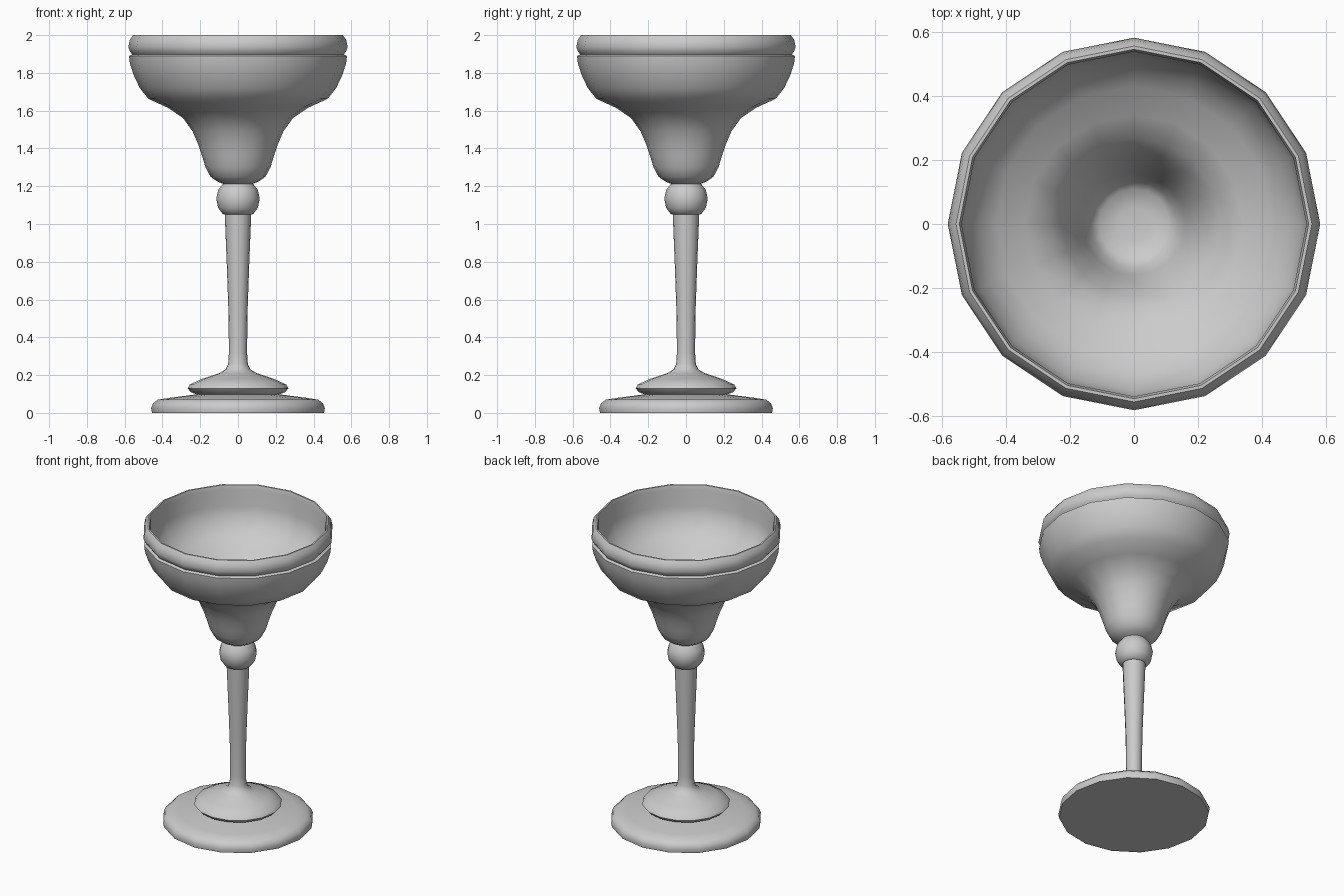
import bpy, bmesh, math

SIDES = 16

def lathe(name, profile, cap_start=False, cap_end=False, angle=40):
    """Revolve (radius, height) points around z, with optional end caps."""
    bm = bmesh.new()
    rings = []
    for r, z in profile:
        rings.append([bm.verts.new((r * math.cos(2 * math.pi * i / SIDES),
                                    r * math.sin(2 * math.pi * i / SIDES), z))
                      for i in range(SIDES)])
    for a, b in zip(rings, rings[1:]):
        for i in range(SIDES):
            j = (i + 1) % SIDES
            bm.faces.new((a[i], a[j], b[j], b[i]))
    if cap_start:
        bm.faces.new(rings[0][::-1])
    if cap_end:
        bm.faces.new(rings[-1])
    mesh = bpy.data.meshes.new(name)
    bm.to_mesh(mesh)
    bm.free()
    ob = bpy.data.objects.new(name, mesh)
    bpy.context.collection.objects.link(ob)
    bpy.ops.object.select_all(action='DESELECT')
    ob.select_set(True)
    bpy.context.view_layer.objects.active = ob
    bpy.ops.object.shade_smooth_by_angle(angle=math.radians(angle))
    return ob

# Wide foot
lathe("foot", [(0.455, 0), (0.46, 0.025), (0.45, 0.05), (0.425, 0.07),
               (0.36, 0.08), (0.22, 0.098)], cap_start=True, angle=60)

# Raised collar flowing into the tapered stem
lathe("stem", [(0.22, 0.098), (0.25, 0.11), (0.267, 0.13), (0.255, 0.15),
               (0.19, 0.18), (0.10, 0.21), (0.065, 0.23), (0.052, 0.26),
               (0.048, 0.32), (0.051, 0.55), (0.06, 0.8), (0.07, 1.05)],
      angle=60)

# Round knop between stem and bowl
lathe("knop", [(0.07, 1.05), (0.08, 1.052), (0.105, 1.085), (0.115, 1.135),
               (0.105, 1.18), (0.08, 1.213)], angle=60)

# Bowl: outer wall, grooved rim band, then inner wall down to the floor
lathe("bowl", [(0.08, 1.213), (0.11, 1.225), (0.145, 1.25), (0.172, 1.30),
               (0.19, 1.36), (0.21, 1.42), (0.24, 1.49), (0.29, 1.56),
               (0.37, 1.615), (0.475, 1.663), (0.52, 1.72), (0.553, 1.79),
               (0.572, 1.85), (0.577, 1.89), (0.56, 1.898), (0.57, 1.91),
               (0.581, 1.935), (0.573, 1.975), (0.555, 2.0),
               (0.545, 2.0), (0.538, 1.97), (0.54, 1.86), (0.52, 1.79),
               (0.48, 1.73), (0.43, 1.685), (0.34, 1.64), (0.27, 1.59),
               (0.225, 1.52), (0.185, 1.43), (0.16, 1.35), (0.135, 1.28),
               (0.11, 1.255), (0.05, 1.245)], cap_end=True)
